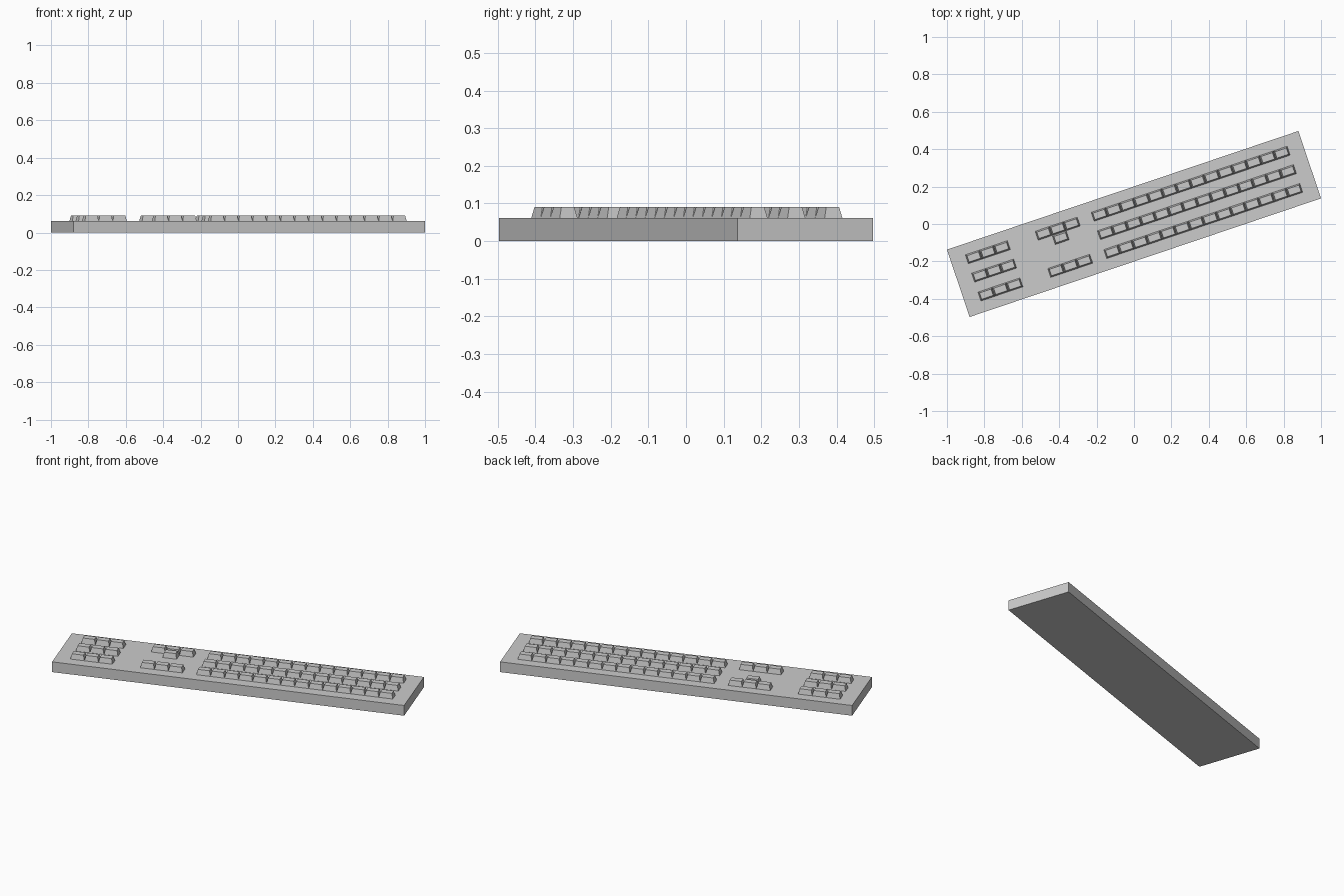
import bpy, bmesh, math
from mathutils import Matrix, Vector

if "Cube" in bpy.data.objects:
    bpy.data.objects.remove(bpy.data.objects["Cube"])

TURN = Matrix.Rotation(math.radians(18.65), 4, 'Z')   # whole board sits turned
DECK, TOP = 0.061, 0.0905
PITCH, DEPTH, INSET = 0.079, 0.05, 0.007
ROWS = (0.107, 0.003, -0.103)


def block(bm, x, y, z0, z1, w, d, inset=0.0):
    """Box with an optionally narrower top."""
    verts = bmesh.ops.create_cube(bm, size=1)['verts']
    for v in verts:
        s = 2 * inset if v.co.z > 0 else 0
        v.co = Vector((x + v.co.x * (w - s), y + v.co.y * (d - s),
                       z1 if v.co.z > 0 else z0))


def finish(bm, name):
    bm.transform(TURN)
    mesh = bpy.data.meshes.new(name)
    bm.to_mesh(mesh)
    bm.free()
    bpy.context.collection.objects.link(bpy.data.objects.new(name, mesh))


def key_rows(name, rows):
    """Each row is (left edge, centre y, number of keys)."""
    bm = bmesh.new()
    for left, y, count in rows:
        for i in range(count):
            block(bm, left + (i + 0.5) * PITCH, y, DECK, TOP, PITCH, DEPTH, INSET)
    finish(bm, name)


# keyboard body
bm = bmesh.new()
block(bm, 0, 0, 0, DECK, 1.983, 0.38)
finish(bm, "keyboard_base")

# key groups
key_rows("main_keys", [(-0.197, y, 14) for y in ROWS])
key_rows("number_pad_keys", [(-0.907, y, 3) for y in ROWS])
key_rows("arrow_keys", [(-0.513, ROWS[0], 3), (-0.513 + PITCH, ROWS[0] - 0.051, 1)])
key_rows("navigation_keys", [(-0.513, ROWS[2], 3)])
